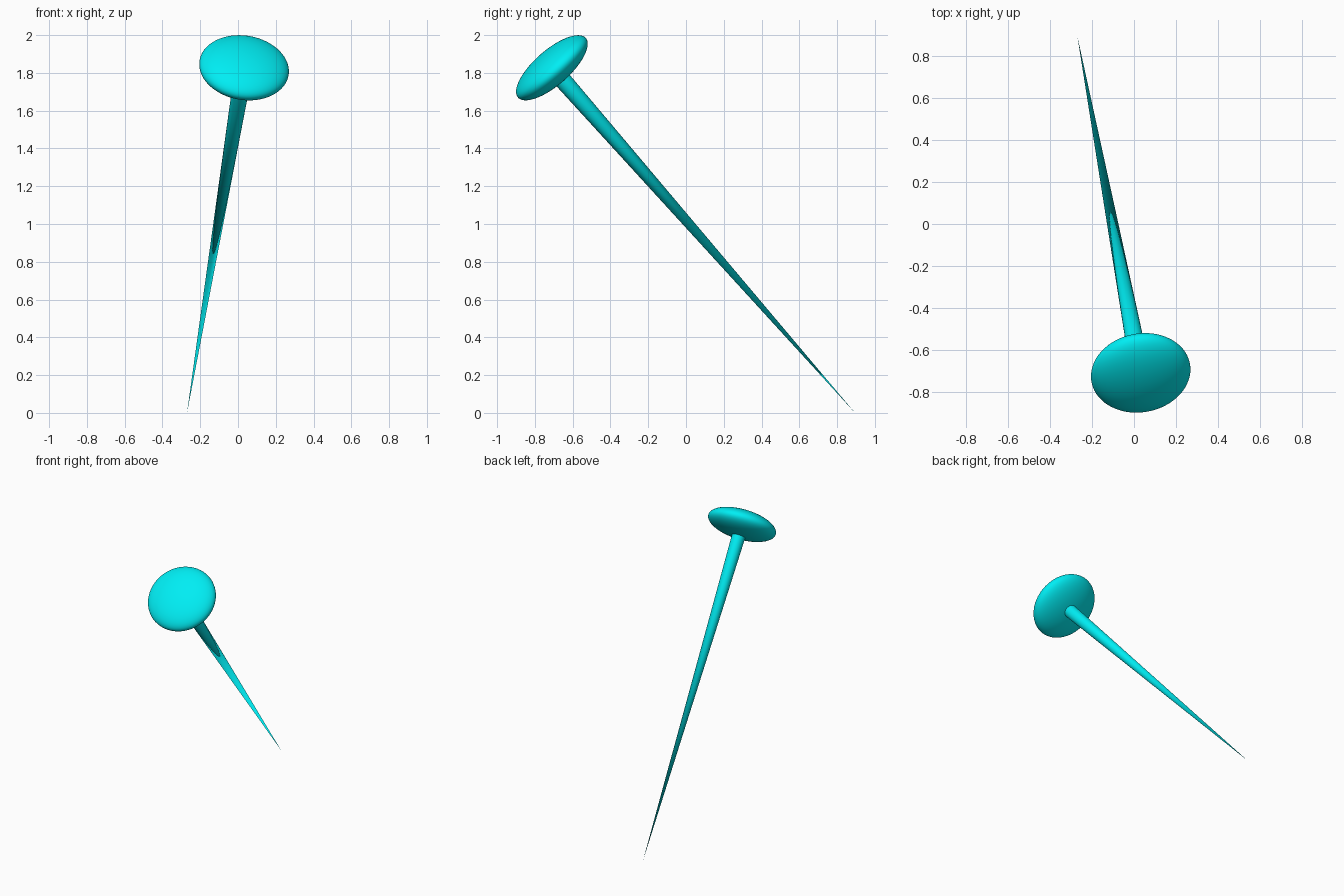
import bpy
from mathutils import Vector

if "Cube" in bpy.data.objects:
    bpy.data.objects.remove(bpy.data.objects["Cube"])

tip = Vector((-0.27, 0.895, 0.0))
head_centre = Vector((0.032, -0.71, 1.827))
axis = head_centre - tip
turn = axis.to_track_quat('Z', 'Y').to_euler()

mat = bpy.data.materials.new("cyan")
mat.diffuse_color = (0.0, 0.85, 0.9, 1.0)
mat.use_nodes = True
mat.node_tree.nodes["Principled BSDF"].inputs["Base Color"].default_value = mat.diffuse_color


def finish(name):
    obj = bpy.context.object
    obj.name = name
    obj.data.materials.append(mat)
    bpy.ops.object.shade_smooth_by_angle()
    return obj


# Flattened round head
bpy.ops.mesh.primitive_uv_sphere_add(segments=64, ring_count=32, radius=1,
                                     location=head_centre, rotation=turn)
head = finish("pin_head")
head.scale = (0.239, 0.239, 0.089)

# Tapered spike, its wide end buried in the head
bpy.ops.mesh.primitive_cone_add(vertices=48, radius1=0.0, radius2=0.048,
                                depth=axis.length,
                                location=(tip + head_centre) / 2, rotation=turn)
finish("pin_spike")
